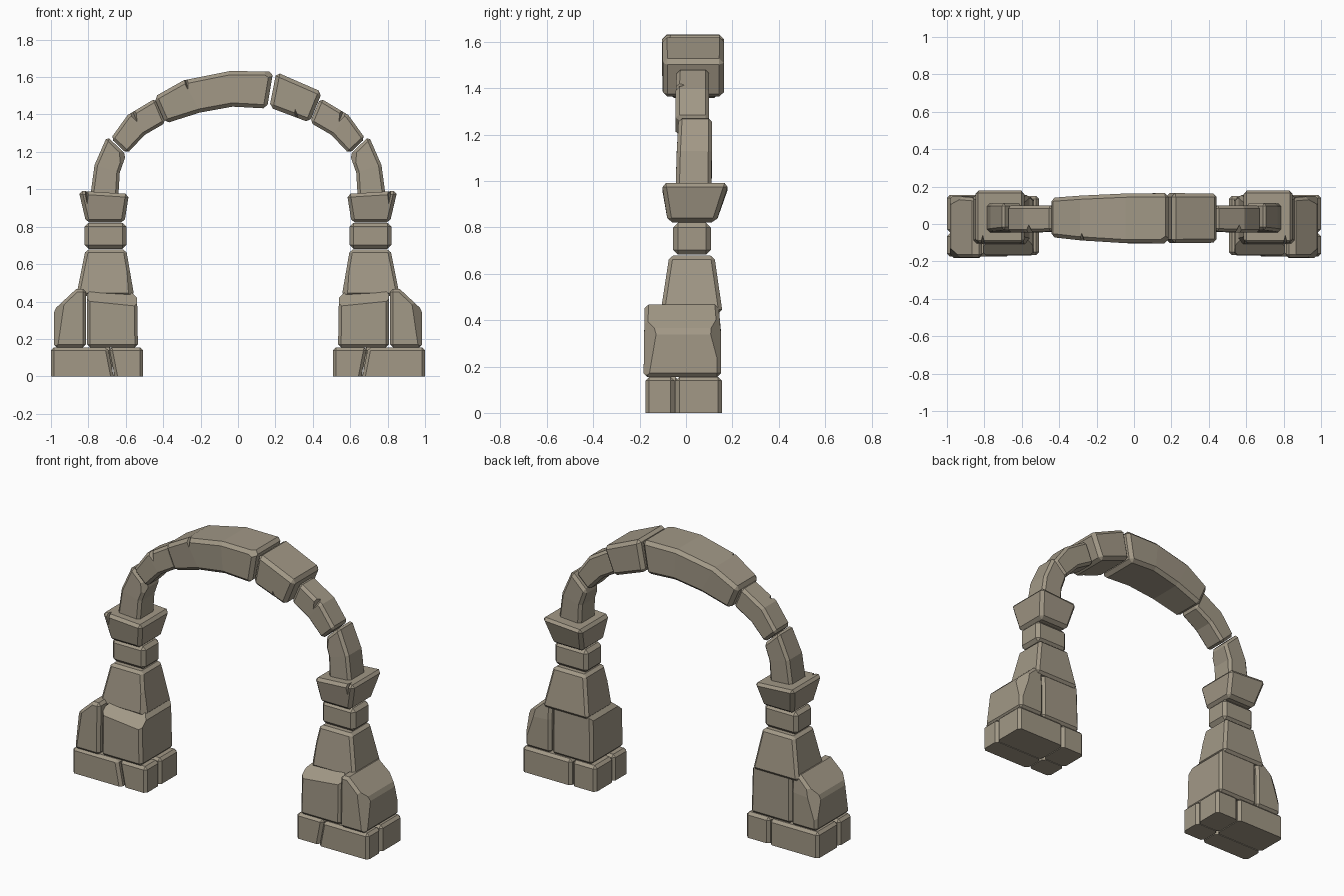
import bpy, bmesh
from mathutils import Vector

cube = bpy.data.objects.get("Cube")
if cube:
    bpy.data.objects.remove(cube, do_unlink=True)

stone_mat = bpy.data.materials.new("warm_grey_stone")
stone_mat.use_nodes = True
COLOUR = (0.36, 0.315, 0.24, 1)
stone_mat.diffuse_color = COLOUR
bsdf = stone_mat.node_tree.nodes["Principled BSDF"]
bsdf.inputs["Base Color"].default_value = COLOUR
bsdf.inputs["Roughness"].default_value = 0.9


def finish(name, bm):
    bmesh.ops.recalc_face_normals(bm, faces=bm.faces)
    mesh = bpy.data.meshes.new(name)
    bm.to_mesh(mesh)
    bm.free()
    mesh.materials.append(stone_mat)
    obj = bpy.data.objects.new(name, mesh)
    bpy.context.collection.objects.link(obj)
    return obj


def stone(name, sections, bevel=0.016, cuts=(), notches=(), side=1):
    """Loft of sections (xa, za, xb, zb, y_front, y_back), chamfered,
    then chipped by planes (point, normal) and notched by wedges."""
    bm = bmesh.new()
    rings = [[bm.verts.new((x * side, y, z)) for x, y, z in
              ((xa, yf, za), (xb, yf, zb), (xb, yb, zb), (xa, yb, za))]
             for xa, za, xb, zb, yf, yb in sections]
    for low, high in zip(rings, rings[1:]):
        for i in range(4):
            j = (i + 1) % 4
            bm.faces.new((low[i], low[j], high[j], high[i]))
    bm.faces.new(rings[0])
    bm.faces.new(rings[-1])
    bmesh.ops.recalc_face_normals(bm, faces=bm.faces)
    sharp = [e for e in bm.edges if e.calc_face_angle(0) > 0.8
             and max(v.co.z for v in e.verts) > 0.001]
    bmesh.ops.bevel(bm, geom=sharp, offset=bevel, segments=1,
                    affect='EDGES', clamp_overlap=True)
    for point, normal in cuts:
        flip = Vector((side, 1, 1))
        geom = bm.verts[:] + bm.edges[:] + bm.faces[:]
        cut = bmesh.ops.bisect_plane(bm, geom=geom, plane_co=Vector(point) * flip,
                                     plane_no=Vector(normal) * flip, clear_outer=True)
        rim = [e for e in cut["geom_cut"] if isinstance(e, bmesh.types.BMEdge)]
        bmesh.ops.holes_fill(bm, edges=rim, sides=0)
    obj = finish(name, bm)
    for k, (a, b, c, d) in enumerate(notches):
        wedge = bmesh.new()
        v = [wedge.verts.new((p[0] * side, p[1], p[2])) for p in (a, b, c, d)]
        for tri in ((0, 1, 2), (0, 1, 3), (0, 2, 3), (1, 2, 3)):
            wedge.faces.new([v[i] for i in tri])
        cutter = finish(f"{name}_notch_cutter_{k}", wedge)
        cutter.hide_render = True
        cutter.hide_viewport = True
        cutter.display_type = 'WIRE'
        mod = obj.modifiers.new("notch", 'BOOLEAN')
        mod.object = cutter
        mod.operation = 'DIFFERENCE'
    return obj


def block(name, bottom, top, **kw):
    """Block from two level rectangles (z, x0, x1, y_front, y_back)."""
    return stone(name, [(x0, z, x1, z, yf, yb) for z, x0, x1, yf, yb in (bottom, top)], **kw)


# Mirrored pillars and lower arch stones
for side, tag in ((1, "right"), (-1, "left")):
    # Plinth of four blocks
    block(f"{tag}_plinth_outer_front", (0, -1, -.665, -.175, -.05),
          (.155, -1, -.695, -.175, -.05), side=side)
    block(f"{tag}_plinth_outer_back", (0, -1, -.67, -.045, .155),
          (.155, -1, -.67, -.045, .155), side=side)
    block(f"{tag}_plinth_inner_front", (0, -.66, -.507, -.165, -.03),
          (.155, -.69, -.507, -.165, -.03), side=side)
    block(f"{tag}_plinth_inner_back", (0, -.665, -.507, -.025, .15),
          (.155, -.665, -.507, -.025, .15), side=side)
    # Shoulder blocks
    stone(f"{tag}_outer_shoulder",
          [(-.985, .155, -.812, .155, -.183, .15), (-.985, .355, -.812, .36, -.18, .15),
           (-.865, .467, -.812, .467, -.178, .14)], side=side,
          cuts=[((-.95, -.18, .26), (-.75, -.7, .12)), ((-.95, .15, .28), (-.6, .75, .2))])
    block(f"{tag}_inner_shoulder", (.155, -.808, -.535, -.17, .145),
          (.455, -.808, -.54, -.165, .14), side=side,
          cuts=[((-.67, -.17, .385), (.08, -.7, .8)), ((-.55, 0, .43), (.75, 0, .7))])
    # Tapered shaft, neck and capital
    block(f"{tag}_shaft", (.43, -.865, -.555, -.11, .158),
          (.678, -.815, -.598, -.072, .122), side=side,
          cuts=[((-.59, -.1, .5), (.75, -.65, .15))])
    block(f"{tag}_neck", (.682, -.82, -.597, -.055, .107),
          (.82, -.82, -.597, -.055, .107), bevel=.02, side=side)
    stone(f"{tag}_capital", [(-.812, .822, -.607, .822, -.078, .13),
                             (-.852, .992, -.583, .975, -.105, .185)],
          bevel=.018, side=side,
          notches=[((-.83, -.13, 1.01), (-.79, -.13, 1.01), (-.81, -.05, 1.01), (-.805, -.11, .89))])
    # Springing stone
    stone(f"{tag}_springer", [(-.79, .96, -.64, .96, -.045, .11),
                              (-.767, 1.13, -.632, 1.09, -.04, .112),
                              (-.7, 1.283, -.598, 1.185, -.032, .112)], side=side,
          cuts=[((-.625, -.035, 1.12), (.7, -.65, .1))])
    # Slim arch stone
    stone(f"{tag}_slim_arch_stone", [(-.68, 1.272, -.594, 1.19, -.045, .1),
                                     (-.59, 1.397, -.5, 1.29, -.045, .1),
                                     (-.44, 1.487, -.385, 1.357, -.04, .1)], side=side,
          notches=[((-.6, -.06, 1.41), (-.54, -.06, 1.44), (-.53, -.06, 1.34), (-.565, .0, 1.42))])

# Long crown stone and its shorter neighbour
stone("crown_long_stone", [(-.45, 1.493, -.388, 1.352, -.07, .14),
                           (-.29, 1.583, -.205, 1.41, -.088, .152),
                           (-.045, 1.632, -.03, 1.442, -.103, .163),
                           (.188, 1.63, .155, 1.432, -.103, .165)], bevel=.02,
      cuts=[((.16, -.103, 1.6), (.5, -.7, .75))],
      notches=[((-.31, -.12, 1.6), (-.25, -.12, 1.62), (-.26, -.12, 1.49), (-.285, -.03, 1.61))])
stone("crown_short_stone", [(.205, 1.627, .168, 1.438, -.102, .165),
                            (.45, 1.52, .383, 1.357, -.1, .163)], bevel=.02,
      notches=[((.29, -.12, 1.36), (.35, -.12, 1.34), (.3, -.12, 1.45), (.32, -.04, 1.36))])
